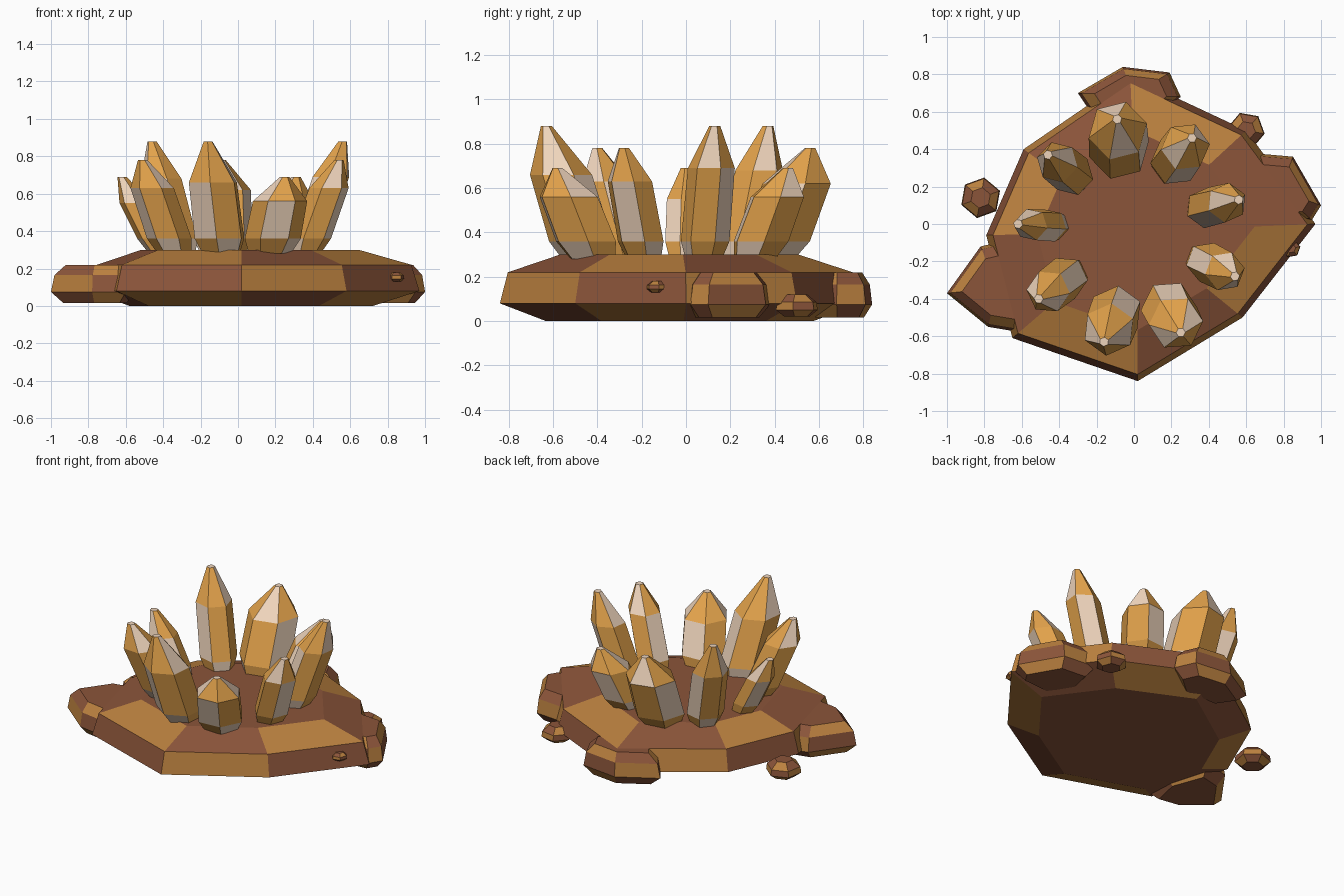
import bpy, bmesh, random
from math import cos, sin, tau, radians

if "Cube" in bpy.data.objects:
    bpy.data.objects.remove(bpy.data.objects["Cube"])

random.seed(4)


def material(name, rgb):
    m = bpy.data.materials.new(name)
    m.diffuse_color = (*rgb, 1)
    m.use_nodes = True
    m.node_tree.nodes["Principled BSDF"].inputs["Base Color"].default_value = m.diffuse_color
    return m


BROWN = material("brown_stone", (0.26, 0.09, 0.042))
OCHRE = material("ochre_stone", (0.50, 0.22, 0.05))
AMBER = material("amber_crystal", (0.76, 0.36, 0.07))
PALE = material("pale_crystal", (0.86, 0.66, 0.50))


def loft(name, rings, mats, pick):
    """Skin equal-sided rings from bottom to top, cap both ends.
    pick(layer, side) chooses the material; caps are layer -1 and -2."""
    bm = bmesh.new()
    vs = [[bm.verts.new(p) for p in ring] for ring in rings]
    n = len(vs[0])
    for k in range(len(vs) - 1):
        for i in range(n):
            j = (i + 1) % n
            f = bm.faces.new((vs[k][i], vs[k][j], vs[k + 1][j], vs[k + 1][i]))
            f.material_index = pick(k, i)
    bm.faces.new(vs[0][::-1]).material_index = pick(-1, 0)
    bm.faces.new(vs[-1]).material_index = pick(-2, 0)
    bmesh.ops.recalc_face_normals(bm, faces=bm.faces)
    me = bpy.data.meshes.new(name)
    bm.to_mesh(me)
    bm.free()
    for m in mats:
        me.materials.append(m)
    ob = bpy.data.objects.new(name, me)
    bpy.context.collection.objects.link(ob)


def scaled(outline, s, z):
    cx = sum(p[0] for p in outline) / len(outline)
    cy = sum(p[1] for p in outline) / len(outline)
    return [(cx + (x - cx) * s, cy + (y - cy) * s, z) for x, y in outline]


# Main slab: eight-sided with bevelled bottom and top
slab = [(0.02, -0.84), (0.58, -0.50), (0.97, 0.0), (0.60, 0.50),
        (-0.02, 0.79), (-0.59, 0.40), (-0.79, -0.06), (-0.65, -0.61)]
loft("rock_slab",
     [scaled(slab, s, z) for s, z in ((0.74, 0), (1, 0.08), (0.955, 0.22), (0.66, 0.30))],
     (BROWN, OCHRE),
     lambda k, i: 0 if k < 0 else (k + i) % 2)

# Boulders and pebbles around the rim
boulders = {
    "left_boulder": [(-1.0, -0.37), (-0.78, -0.55), (-0.60, -0.58),
                     (-0.55, -0.35), (-0.65, -0.08), (-0.82, -0.12)],
    "right_boulder": [(0.62, 0.38), (0.85, 0.36), (1.0, 0.10),
                      (0.95, 0.02), (0.70, 0.0), (0.58, 0.20)],
    "back_boulder": [(-0.30, 0.70), (-0.06, 0.84), (0.19, 0.81),
                     (0.25, 0.68), (0.10, 0.55), (-0.20, 0.55)],
}
for name, pts in boulders.items():
    loft(name, [scaled(pts, s, z) for s, z in
                ((0.75, 0.015), (1, 0.075), (0.93, 0.165), (0.7, 0.22))],
         (BROWN, OCHRE), lambda k, i: 0 if k < 0 else (k + i) % 2)

for name, x, y, z, r, turn in (("left_pebble", -0.82, 0.14, 0.02, 0.11, 20),
                               ("back_pebble", 0.60, 0.50, 0.02, 0.10, 50),
                               ("right_chip", 0.84, -0.13, 0.13, 0.05, 10)):
    hexa = [(x + r * cos(tau * i / 6 + radians(turn)),
             y + r * sin(tau * i / 6 + radians(turn))) for i in range(6)]
    loft(name, [scaled(hexa, s, z + h * r) for s, h in
                ((0.6, 0), (1, 0.3), (0.95, 0.65), (0.5, 1.0))],
         (BROWN, OCHRE), lambda k, i: 0 if k < 0 else (k + i) % 2)

# Crystals leaning outward: base x, y, tip x, y, tip z, radius, shoulder z
crystals = [
    (-0.08, 0.37, -0.09, 0.56, 0.78, 0.165, 0.62),
    (0.20, 0.31, 0.31, 0.46, 0.69, 0.135, 0.56),
    (0.36, 0.08, 0.56, 0.13, 0.88, 0.11, 0.69),
    (0.36, -0.19, 0.54, -0.28, 0.78, 0.11, 0.63),
    (0.17, -0.42, 0.25, -0.58, 0.69, 0.15, 0.56),
    (-0.09, -0.45, -0.16, -0.63, 0.88, 0.145, 0.66),
    (-0.34, -0.27, -0.51, -0.40, 0.78, 0.12, 0.63),
    (-0.41, -0.01, -0.62, 0.0, 0.69, 0.09, 0.55),
    (-0.31, 0.25, -0.46, 0.37, 0.88, 0.115, 0.68),
]
Z0 = 0.28
for c, (bx, by, tx, ty, tz, r, sz) in enumerate(crystals):
    turn = random.uniform(0, tau / 6)
    rings = []
    for z, rad in ((Z0, 0.75 * r), (0.36, r), (sz, 0.97 * r), (tz, 0.025)):
        t = (z - Z0) / (tz - Z0)
        rings.append([(bx + (tx - bx) * t + rad * cos(turn + tau * i / 6),
                       by + (ty - by) * t + rad * sin(turn + tau * i / 6), z)
                      for i in range(6)])
    # a pale facet every third side, shifted on the pointed cap
    loft(f"crystal_{c + 1}", rings, (AMBER, PALE),
         lambda k, i: 1 if k == -2 or (i + k + c) % 3 == 0 else 0)
